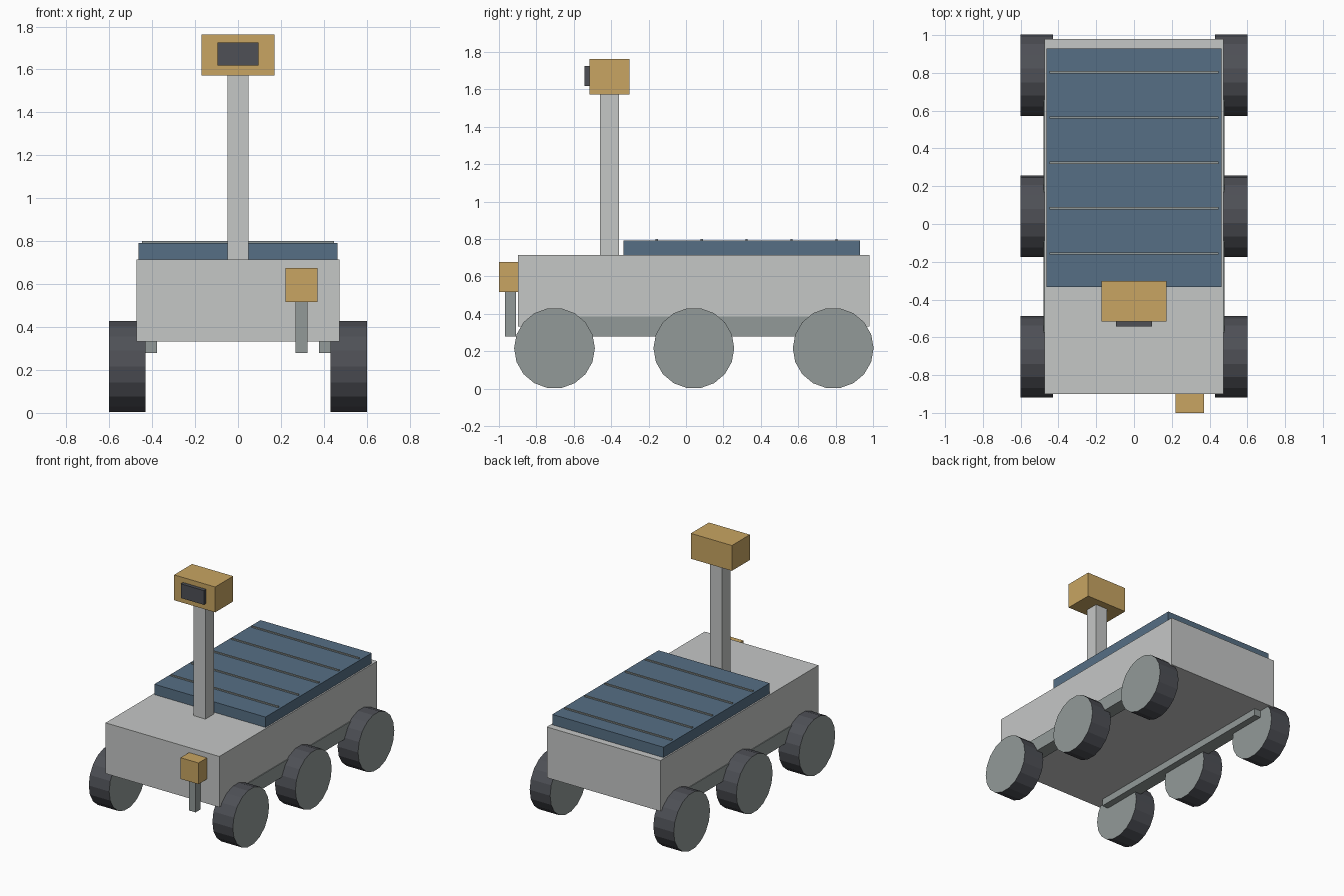
import bpy, math

if "Cube" in bpy.data.objects:
    bpy.data.objects.remove(bpy.data.objects["Cube"], do_unlink=True)


def material(name, hex_code):
    """Make a flat material from an sRGB hex code."""
    channels = [int(hex_code[i:i + 2], 16) / 255 for i in (0, 2, 4)]
    color = [c / 12.92 if c <= 0.04045 else ((c + 0.055) / 1.055) ** 2.4
             for c in channels] + [1.0]
    mat = bpy.data.materials.new(name)
    mat.use_nodes = True
    mat.diffuse_color = color
    mat.node_tree.nodes["Principled BSDF"].inputs["Base Color"].default_value = color
    return mat


body_grey = material("light grey", "c5c7c6")
metal = material("mid grey", "929a99")
dark = material("dark rubber", "4e5056")
blue = material("panel blue", "566f85")
gold = material("gold", "c8a562")


def box(name, x, y, z, mat):
    """Box given by its (low, high) range on each axis."""
    ranges = (x, y, z)
    bpy.ops.mesh.primitive_cube_add(size=1, location=[(a + b) / 2 for a, b in ranges])
    obj = bpy.context.object
    obj.name = name
    obj.scale = [b - a for a, b in ranges]
    bpy.ops.object.transform_apply(location=False, rotation=False, scale=True)
    obj.data.materials.append(mat)
    return obj


# Chassis
box("chassis", (-0.474, 0.474), (-0.899, 0.98), (0.332, 0.714), body_grey)

# Solar deck with thin dividing strips
box("solar_panel", (-0.463, 0.463), (-0.334, 0.929), (0.714, 0.792), blue)
for i in range(5):
    y = -0.156 + 0.24 * i
    box(f"panel_strip_{i + 1}", (-0.447, 0.447), (y - 0.006, y + 0.006),
        (0.788, 0.801), metal)

# Mast, camera head and lens
box("mast", (-0.05, 0.05), (-0.459, -0.358), (0.714, 1.572), body_grey)
box("camera_head", (-0.171, 0.171), (-0.516, -0.302), (1.572, 1.763), gold)
box("camera_lens", (-0.096, 0.096), (-0.543, -0.51), (1.619, 1.726), dark)

# Front tool
box("tool_head", (0.221, 0.371), (-1.0, -0.898), (0.516, 0.676), gold)
box("tool_post", (0.268, 0.324), (-0.967, -0.91), (0.279, 0.516), metal)

# Suspension bars and wheels on both sides
RADIUS = 0.216
for side, sign in (("left", 1), ("right", -1)):
    box(f"{side}_suspension_bar", sorted((sign * 0.378, sign * 0.48)),
        (-0.80, 0.88), (0.279, 0.386), metal)
    for place, y in (("front", -0.703), ("middle", 0.042), ("rear", 0.787)):
        bpy.ops.mesh.primitive_cylinder_add(
            vertices=18, radius=RADIUS, depth=0.17,
            location=(sign * 0.515, y, RADIUS), rotation=(0, math.pi / 2, 0))
        wheel = bpy.context.object
        wheel.name = f"{side}_{place}_wheel"
        wheel.data.materials.append(dark)
        wheel.data.materials.append(metal)
        # Grey hub discs, dark tread
        for face in wheel.data.polygons:
            face.material_index = 1 if abs(face.normal.z) > 0.9 else 0
